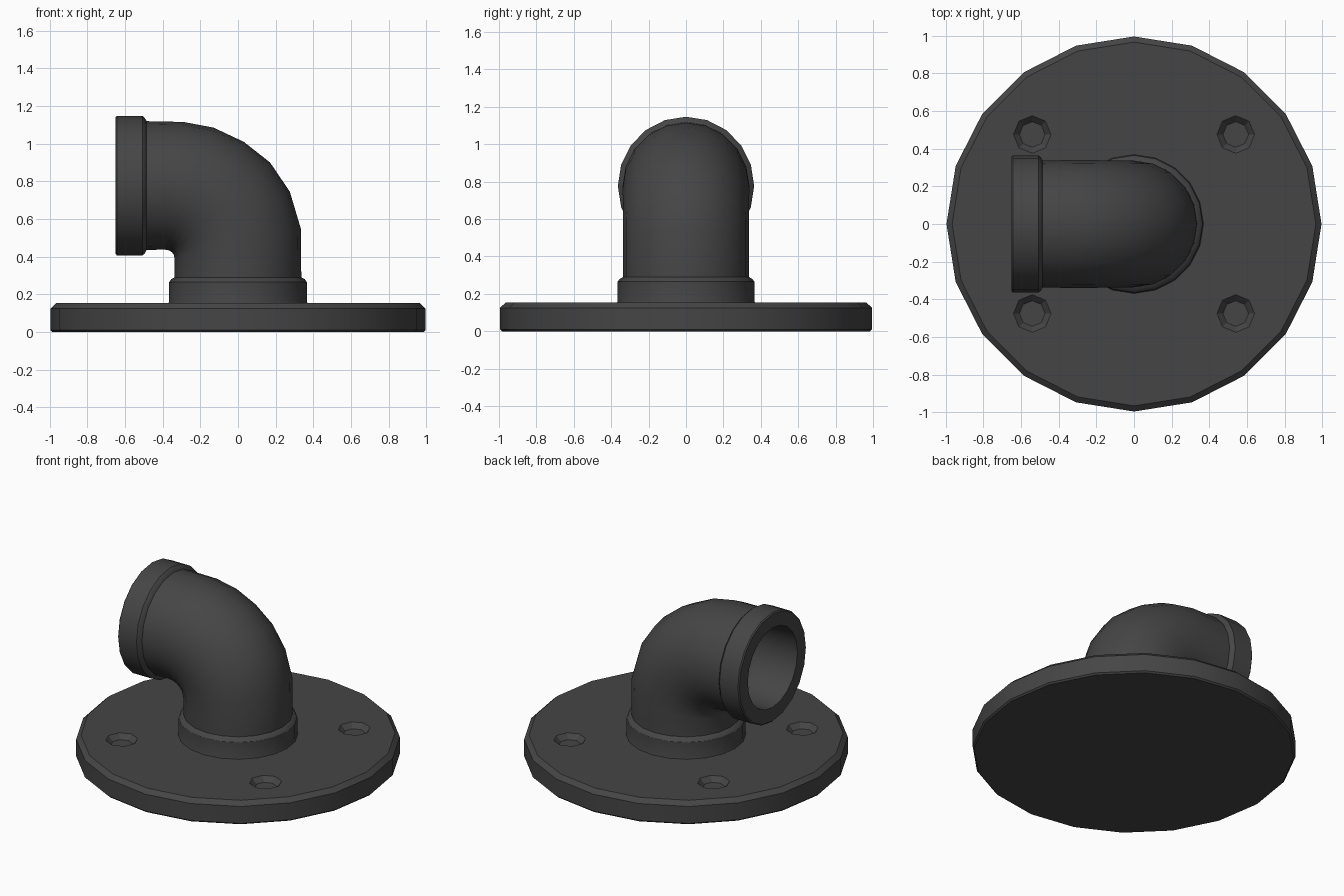
import bpy, bmesh
from math import radians, cos, sin, tau

if "Cube" in bpy.data.objects:
    bpy.data.objects.remove(bpy.data.objects["Cube"])

iron = bpy.data.materials.new("dark_iron")
iron.diffuse_color = (0.06, 0.06, 0.06, 1)
iron.use_nodes = True
iron.node_tree.nodes["Principled BSDF"].inputs["Base Color"].default_value = iron.diffuse_color
SIDES = 20


def loft(name, rings, sides=SIDES, cap=True):
    """Skin elliptical rings, each (outer xz point, inner xz point, y radius)."""
    bm = bmesh.new()
    loops = []
    for (ox, oz), (ix, iz), ry in rings:
        loop = []
        for k in range(sides):
            c, s = cos(tau * k / sides), sin(tau * k / sides)
            loop.append(bm.verts.new(((ox + ix) / 2 + (ox - ix) / 2 * c, ry * s,
                                      (oz + iz) / 2 + (oz - iz) / 2 * c)))
        loops.append(loop)
    for a, b in zip(loops, loops[1:]):
        for k in range(sides):
            n = (k + 1) % sides
            bm.faces.new((a[k], a[n], b[n], b[k]))
    if cap:
        bm.faces.new(loops[0][::-1])
        bm.faces.new(loops[-1])
    bmesh.ops.recalc_face_normals(bm, faces=bm.faces[:])
    me = bpy.data.meshes.new(name)
    bm.to_mesh(me)
    bm.free()
    ob = bpy.data.objects.new(name, me)
    bpy.context.collection.objects.link(ob)
    me.materials.append(iron)
    return ob


def flat(r, z):
    return ((r, z), (-r, z), r)


def upright(r, x, zc=0.777):
    return ((x, zc + r), (x, zc - r), r * 0.985)


def smooth(ob):
    bpy.ops.object.select_all(action='DESELECT')
    bpy.context.view_layer.objects.active = ob
    ob.select_set(True)
    bpy.ops.object.shade_smooth_by_angle(angle=radians(30))


# round base flange with a chamfered rim
flange = loft("base_flange", [flat(0.985, 0), flat(0.995, 0.01), flat(0.995, 0.125), flat(0.965, 0.153)])

# four shallow countersunk screw recesses
for sx in (-1, 1):
    for sy in (-1, 1):
        cutter = loft("recess_cutter", [flat(0.068, 0.12), flat(0.1, 0.1531), flat(0.1, 0.2)], sides=8)
        cutter.location = (sx * 0.54, sy * 0.475, 0)
        cutter.hide_render = True
        cutter.hide_set(True)
        mod = flange.modifiers.new("recess", 'BOOLEAN')
        mod.object = cutter
        mod.operation = 'DIFFERENCE'
        mod.solver = 'EXACT'

# bake the recesses, then drop the cutters
bpy.context.view_layer.update()
baked = bpy.data.meshes.new_from_object(flange.evaluated_get(bpy.context.evaluated_depsgraph_get()))
flange.modifiers.clear()
flange.data = baked
for ob in [o for o in bpy.data.objects if o.name.startswith("recess_cutter")]:
    bpy.data.objects.remove(ob)
smooth(flange)

# elbow bend: matching points on the outer and inner curve
bend = [((0.333, 0.55), (-0.336, 0.39), 0.336),
        ((0.275, 0.745), (-0.341, 0.411), 0.337),
        ((0.17, 0.90), (-0.35, 0.423), 0.338),
        ((0.03, 1.01), (-0.361, 0.431), 0.338),
        ((-0.13, 1.085), (-0.375, 0.436), 0.339),
        ((-0.29, 1.115), (-0.40, 0.438), 0.339)]


def shrink(ring, f=0.79):
    (ox, oz), (ix, iz), ry = ring
    cx, cz = (ox + ix) / 2, (oz + iz) / 2
    return ((cx + (ox - cx) * f, cz + (oz - cz) * f), (cx + (ix - cx) * f, cz + (iz - cz) * f), ry * f)


# hollow elbow with a foot collar and a mouth collar
rings = [flat(0.37, 0.148), flat(0.365, 0.165), flat(0.365, 0.265), flat(0.355, 0.28), flat(0.336, 0.29)]
rings += bend
rings += [upright(0.342, -0.485), upright(0.36, -0.495), upright(0.37, -0.507),
          upright(0.37, -0.643), upright(0.362, -0.65), upright(0.27, -0.65), upright(0.268, -0.485)]
rings += [shrink(r) for r in reversed(bend)] + [flat(0.266, 0.16)]
smooth(loft("pipe_elbow", rings))
